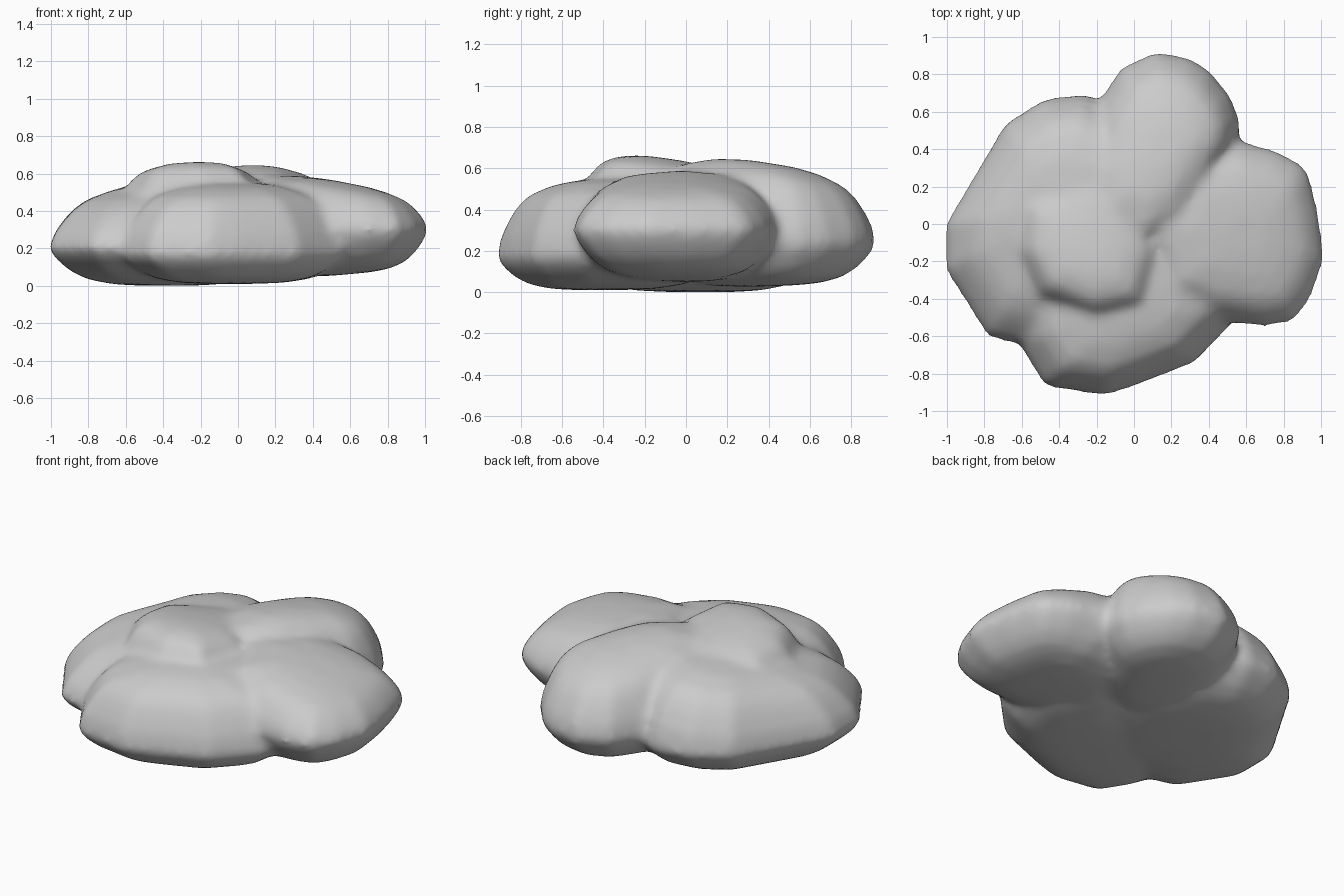
import bpy, bmesh
from mathutils import Vector

cube = bpy.data.objects.get("Cube")
if cube:
    bpy.data.objects.remove(cube)

grey = bpy.data.materials.new("stone grey")
grey.use_nodes = True
grey.diffuse_color = (0.6, 0.6, 0.6, 1)
grey.node_tree.nodes["Principled BSDF"].inputs["Base Color"].default_value = (0.6, 0.6, 0.6, 1)

# Domed cross-section: (plan scale, share of the way to the bottom or top)
UNDER = [(0.2, 1.0), (0.45, 0.96), (0.67, 0.83), (0.82, 0.6), (0.94, 0.28)]
OVER = [(1.0, 0.0), (0.95, 0.3), (0.86, 0.55), (0.78, 0.71), (0.67, 0.84), (0.45, 0.95), (0.2, 1.0)]


def lobe(bm, outline, low, mid, high, tilt=(0, 0), keel=(0, 0)):
    """Add a pillow with the given plan; tilt slopes its top, keel its underside."""
    pts = [Vector(p) for p in outline]
    centre = sum(pts, Vector((0, 0))) / len(pts)
    rings = []
    for level, slope, profile in ((low, keel, UNDER), (high, tilt, OVER)):
        for scale, share in profile:
            ring = []
            for p in pts:
                q = centre + (p - centre) * scale
                end = level + (q - centre).dot(Vector(slope))
                ring.append(bm.verts.new((q.x, q.y, mid + (end - mid) * share)))
            rings.append(ring)
    for a, b in zip(rings, rings[1:]):
        for i in range(len(pts)):
            j = (i + 1) % len(pts)
            bm.faces.new((a[i], a[j], b[j], b[i]))
    bm.faces.new(rings[0][::-1])
    bm.faces.new(rings[-1])


bm = bmesh.new()
# Left lobe
lobe(bm, [(-1.01, 0), (-1.01, -.25), (-.78, -.61), (-.6, -.65), (-.1, -.62), (.25, -.3),
          (.25, .3), (0, .6), (-.17, .66), (-.26, .7), (-.48, .67), (-.69, .54)],
     0.0, 0.2, 0.565, tilt=(.11, .06))
# Front lobe
lobe(bm, [(-.62, -.64), (-.48, -.87), (-.16, -.92), (0, -.87), (.33, -.74), (.56, -.5),
          (.6, -.1), (.4, .2), (-.4, .2), (-.65, -.2)],
     0.01, 0.17, 0.545, tilt=(0, .06))
# Right lobe
lobe(bm, [(.4, -.52), (.7, -.55), (.86, -.52), (.95, -.39), (1.02, -.19), (.99, .05),
          (.94, .26), (.9, .32), (.77, .39), (.56, .45), (.1, .4), (-.1, 0), (.1, -.42)],
     0.065, 0.3, 0.54, tilt=(-.2, 0), keel=(.09, 0))
# Back lobe
lobe(bm, [(.56, .42), (.57, .55), (.52, .68), (.41, .82), (.3, .89), (.12, .925), (-.07, .84),
          (-.2, .64), (-.36, .2), (-.3, -.15), (0, -.25), (.25, -.1), (.42, .15)],
     0.03, 0.24, 0.62, tilt=(0, -.16), keel=(0, .03))
# Crown bump
lobe(bm, [(-.64, .15), (-.65, -.15), (-.52, -.4), (-.2, -.53), (.08, -.47), (.18, -.15),
          (.1, .2), (-.2, .45)],
     0.1, 0.4, 0.65, tilt=(0, -.14))
bmesh.ops.recalc_face_normals(bm, faces=bm.faces)
mesh = bpy.data.meshes.new("boulder")
bm.to_mesh(mesh)
bm.free()
mesh.materials.append(grey)
boulder = bpy.data.objects.new("boulder", mesh)
bpy.context.collection.objects.link(boulder)

# Fuse the lobes into one skin and soften the creases
fuse = boulder.modifiers.new("fuse", 'REMESH')
fuse.mode = 'VOXEL'
fuse.voxel_size = 0.025
fuse.use_smooth_shade = True
soften = boulder.modifiers.new("soften", 'SMOOTH')
soften.factor = 0.5
soften.iterations = 12
